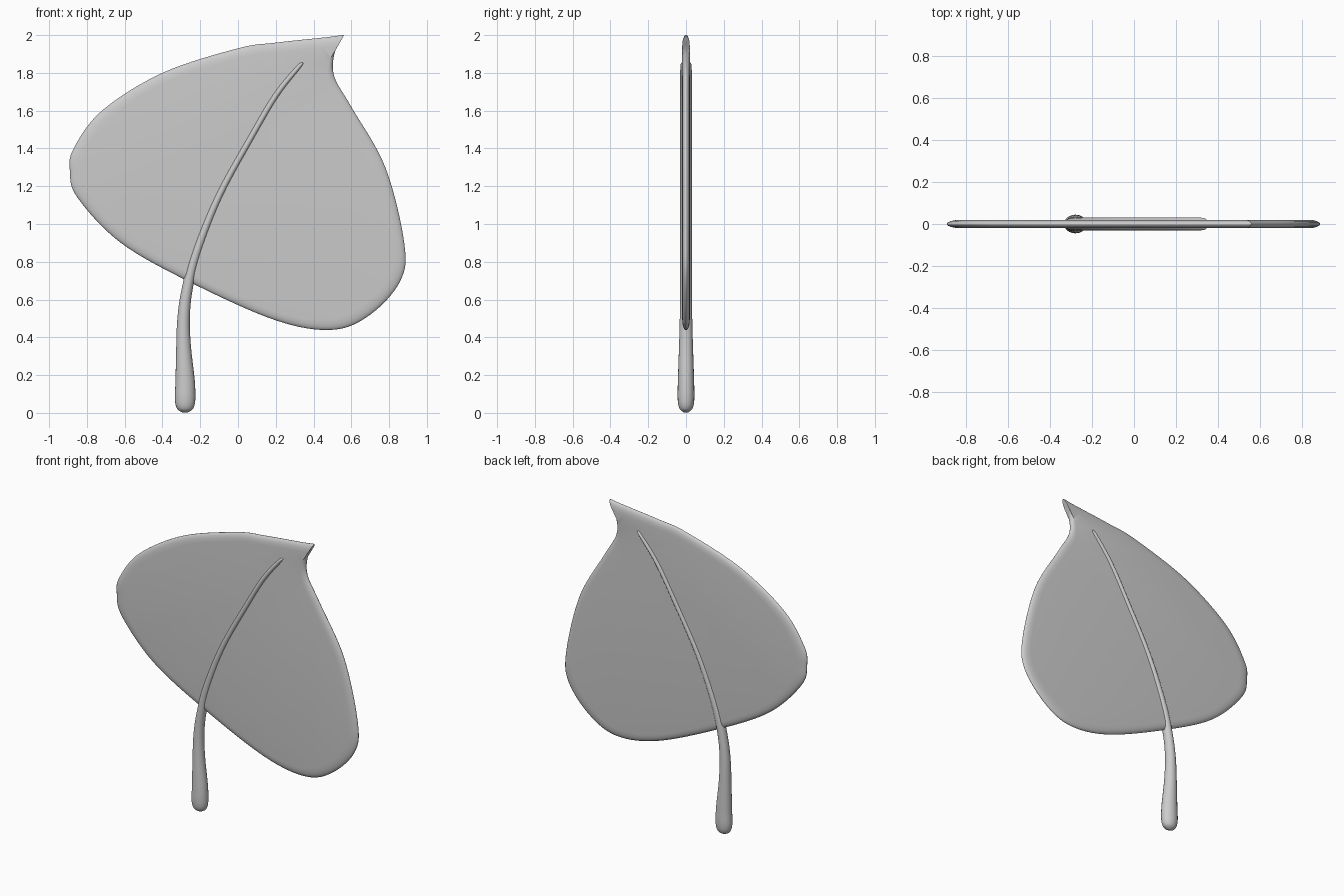
import bpy, bmesh, math
from mathutils import Vector

cube = bpy.data.objects.get("Cube")
if cube:
    bpy.data.objects.remove(cube, do_unlink=True)

grey = bpy.data.materials.new("leaf grey")
grey.use_nodes = True
GREY = (0.6, 0.6, 0.6, 1)
grey.diffuse_color = GREY
grey.node_tree.nodes["Principled BSDF"].inputs["Base Color"].default_value = GREY


def spline(points, steps, closed):
    """Catmull-Rom curve through the points."""
    p = [Vector(q) for q in points]
    n = len(p)
    get = (lambda i: p[i % n]) if closed else (lambda i: p[max(0, min(i, n - 1))])
    out = []
    for i in range(n if closed else n - 1):
        a, b, c, d = (get(i + k) for k in (-1, 0, 1, 2))
        for s in range(steps):
            t = s / steps
            out.append(0.5 * (2 * b + (c - a) * t + (2 * a - 5 * b + 4 * c - d) * t * t
                              + (3 * b - a - 3 * c + d) * t ** 3))
    return out if closed else out + [p[-1]]


def loft(name, rings):
    """Skin a list of closed rings and cap both ends."""
    bm = bmesh.new()
    loops = [[bm.verts.new(co) for co in ring] for ring in rings]
    n = len(loops[0])
    for a, b in zip(loops, loops[1:]):
        for i in range(n):
            j = (i + 1) % n
            bm.faces.new((a[i], a[j], b[j], b[i]))
    bm.faces.new(loops[0])
    bm.faces.new(loops[-1])
    bmesh.ops.recalc_face_normals(bm, faces=bm.faces)
    mesh = bpy.data.meshes.new(name)
    bm.to_mesh(mesh)
    bm.free()
    mesh.materials.append(grey)
    obj = bpy.data.objects.new(name, mesh)
    bpy.context.collection.objects.link(obj)
    bpy.ops.object.select_all(action='DESELECT')
    bpy.context.view_layer.objects.active = obj
    obj.select_set(True)
    bpy.ops.object.shade_smooth_by_angle(angle=math.radians(50))


# Leaf blade: outline shrunk in steps toward both faces, giving a rounded rim
outline = spline([(0.555, 2.0), (0.48, 1.99), (0.2, 1.96), (0, 1.93), (-0.4, 1.8),
                  (-0.72, 1.6), (-0.87, 1.4), (-0.89, 1.28), (-0.85, 1.14),
                  (-0.62, 0.9), (-0.25, 0.69), (0.2, 0.49), (0.5, 0.44), (0.7, 0.52),
                  (0.86, 0.7), (0.88, 0.9), (0.78, 1.3), (0.6, 1.62), (0.51, 1.78),
                  (0.51, 1.9), (0.55, 1.98)], 8, True)
centre = Vector((0.1, 1.2))
rim = [(0.93, 0.02), (0.96, 0.018), (0.98, 0.014), (0.993, 0.009), (1, 0.003)]
profile = [(s, -y) for s, y in rim] + rim[::-1]
rings = []
for scale, y in profile:
    flat = [centre + (p - centre) * scale for p in outline]
    rings.append([(p.x, y, p.y) for p in flat])
loft("leaf_blade", rings)

# Stem and midrib: one tapering oval tube (x, z, half width, half depth)
path = spline([(-0.28, 0.003, 0.015, 0.012), (-0.28, 0.022, 0.042, 0.034),
               (-0.28, 0.07, 0.054, 0.044), (-0.28, 0.17, 0.051, 0.043),
               (-0.288, 0.35, 0.039, 0.037), (-0.288, 0.5, 0.033, 0.033),
               (-0.27, 0.65, 0.029, 0.031), (-0.22, 0.85, 0.026, 0.031),
               (-0.1, 1.15, 0.022, 0.031), (0.07, 1.46, 0.02, 0.031),
               (0.2, 1.68, 0.019, 0.031), (0.32, 1.83, 0.015, 0.03),
               (0.345, 1.852, 0.006, 0.022)], 5, False)
rings = []
for i, q in enumerate(path):
    d = path[min(i + 1, len(path) - 1)] - path[max(i - 1, 0)]
    side = Vector((d[1], 0, -d[0])).normalized()
    mid = Vector((q[0], 0, q[1]))
    rings.append([mid + side * q[2] * math.cos(a) + Vector((0, q[3] * math.sin(a), 0))
                  for a in (k * math.tau / 20 for k in range(20))])
loft("stem", rings)
